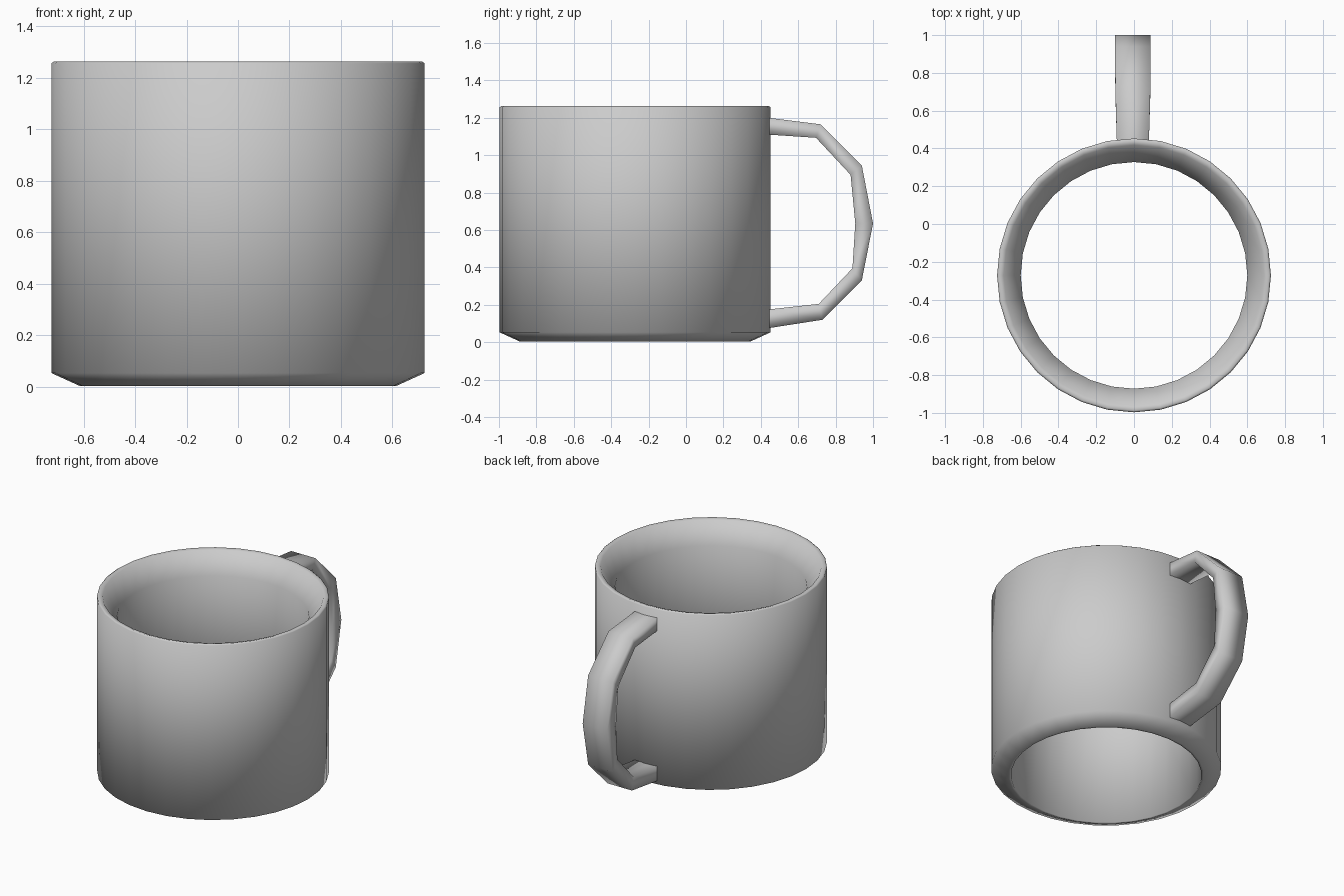
import bpy, bmesh
from math import sin, cos, pi
from mathutils import Vector

if "Cube" in bpy.data.objects:
    bpy.data.objects.remove(bpy.data.objects["Cube"])


def skin_rings(name, rings, closed):
    """Join equal rings of points with quads; closed links last ring to first."""
    bm = bmesh.new()
    vs = [[bm.verts.new(p) for p in r] for r in rings]
    n = len(vs[0])
    for i in range(len(vs) if closed else len(vs) - 1):
        a, b = vs[i], vs[(i + 1) % len(vs)]
        for j in range(n):
            k = (j + 1) % n
            bm.faces.new((a[j], a[k], b[k], b[j]))
    bmesh.ops.recalc_face_normals(bm, faces=bm.faces)
    for f in bm.faces:
        f.smooth = True
    mesh = bpy.data.meshes.new(name)
    bm.to_mesh(mesh)
    bm.free()
    obj = bpy.data.objects.new(name, mesh)
    bpy.context.collection.objects.link(obj)
    return obj


# Cup wall: closed (radius, z) profile spun around the cup axis, open base,
# lip sloping inward to a straight inner wall
SIDES, CY = 32, -0.272
profile = [(0.60, 0.003), (0.615, 0.003), (0.725, 0.053), (0.725, 1.256),
           (0.715, 1.263), (0.69, 1.256), (0.60, 1.12)]
skin_rings("cup", [[(r * cos(2 * pi * i / SIDES), CY + r * sin(2 * pi * i / SIDES), z)
                    for i in range(SIDES)] for r, z in profile], True)

# Handle: rectangular strap between outer and inner outlines (y, z)
outer = [(0.44, 1.2), (0.72, 1.165), (0.94, 0.945), (1.0, 0.635),
         (0.94, 0.33), (0.73, 0.12), (0.44, 0.075)]
inner = [(0.44, 1.11), (0.695, 1.093), (0.88, 0.895), (0.905, 0.635),
         (0.89, 0.395), (0.71, 0.205), (0.44, 0.175)]
widths = [0.085, 0.093, 0.094, 0.094, 0.094, 0.093, 0.085]
rings = []
for o, i, w in zip(outer, inner, widths):
    rings.append([Vector((-0.006 + s * w, *p))
                  for s, p in ((-1, o), (1, o), (1, i), (-1, i))])
skin_rings("handle", rings, False)
